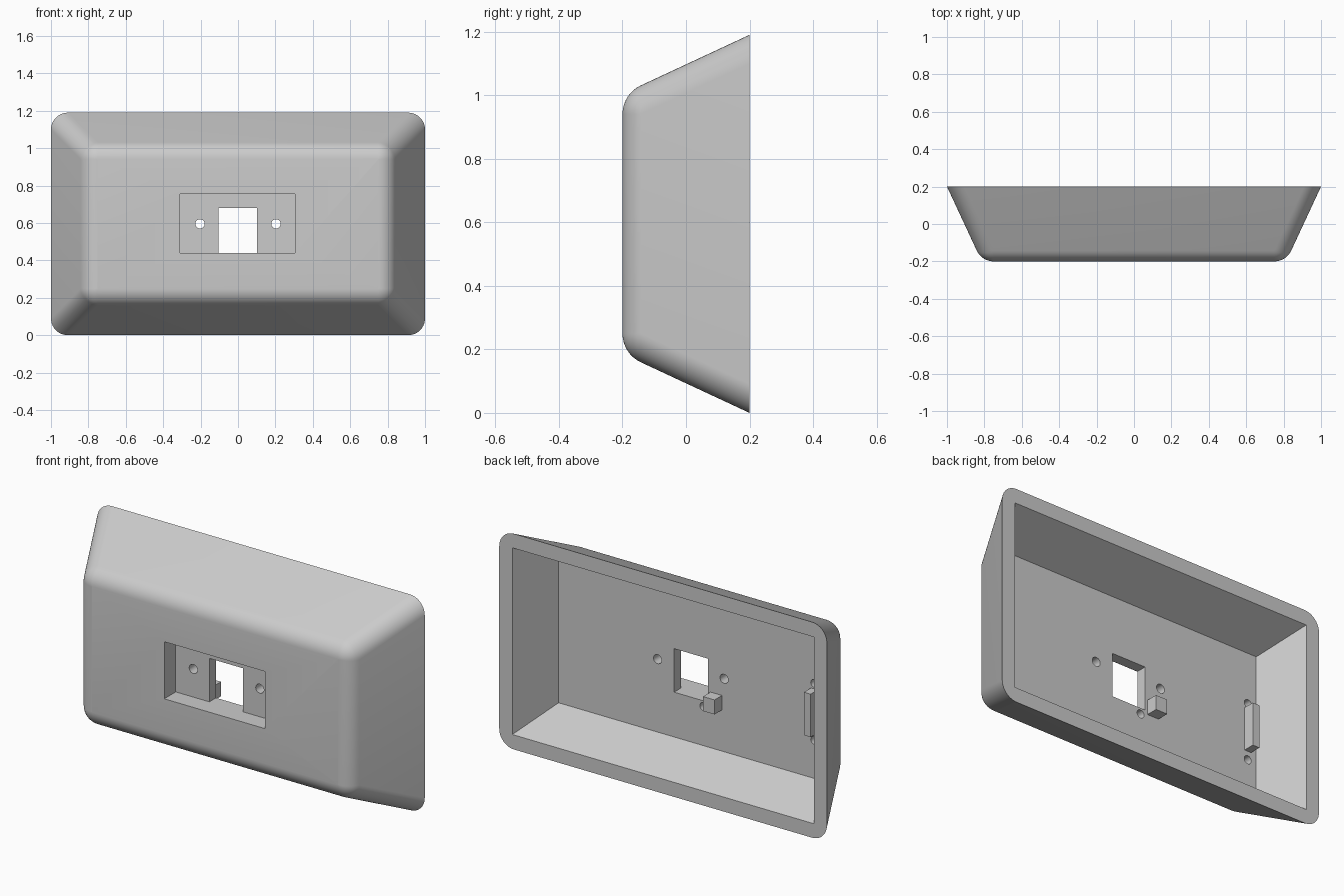
import bpy, bmesh, math
from mathutils import Matrix

if "Cube" in bpy.data.objects:
    bpy.data.objects.remove(bpy.data.objects["Cube"])

CZ = 0.595                       # height of the centre line
SLOPE = math.tan(math.radians(25))
FLOOR = -0.042                   # inner floor of the tray

grey = bpy.data.materials.new("grey plastic")
grey.diffuse_color = (0.6, 0.6, 0.6, 1)
grey.use_nodes = True
grey.node_tree.nodes["Principled BSDF"].inputs["Base Color"].default_value = grey.diffuse_color


def make(name, bm):
    bmesh.ops.recalc_face_normals(bm, faces=bm.faces)
    me = bpy.data.meshes.new(name)
    bm.to_mesh(me)
    bm.free()
    ob = bpy.data.objects.new(name, me)
    bpy.context.collection.objects.link(ob)
    me.materials.append(grey)
    return ob


def loft(name, rings):
    """Skin a list of equal-length point rings and cap both ends."""
    bm = bmesh.new()
    loops = [[bm.verts.new(p) for p in ring] for ring in rings]
    n = len(loops[0])
    for a, b in zip(loops, loops[1:]):
        for i in range(n):
            j = (i + 1) % n
            bm.faces.new((a[i], a[j], b[j], b[i]))
    bm.faces.new(loops[0])
    bm.faces.new(loops[-1])
    return make(name, bm)


def rect(hx, hz, y, r=0.0, seg=10):
    """Rectangle ring with corners of radius r, in the plane y."""
    pts = []
    for k, (sx, sz) in enumerate([(1, 1), (-1, 1), (-1, -1), (1, -1)]):
        for i in range(seg + 1 if r else 1):
            a = math.pi / 2 * (k + i / seg)
            pts.append((sx * (hx - r) + r * math.cos(a), y,
                        CZ + sz * (hz - r) + r * math.sin(a)))
    return pts


def box(name, x0, x1, y0, y1, z0, z1):
    return loft(name, [[(x0, y, z0), (x1, y, z0), (x1, y, z1), (x0, y, z1)]
                       for y in (y0, y1)])


def peg(name, x, z, r, y0, y1):
    bm = bmesh.new()
    m = Matrix.Translation((x, (y0 + y1) / 2, z)) @ Matrix.Rotation(math.pi / 2, 4, 'X')
    bmesh.ops.create_cone(bm, cap_ends=True, segments=24, radius1=r, radius2=r,
                          depth=y1 - y0, matrix=m)
    return make(name, bm)


def cut(body, cutter):
    cutter.hide_render = True
    mod = body.modifiers.new("cut", 'BOOLEAN')
    mod.operation = 'DIFFERENCE'
    mod.solver = 'EXACT'
    mod.object = cutter
    bpy.context.view_layer.objects.active = body
    bpy.ops.object.modifier_apply(modifier=mod.name)
    bpy.data.objects.remove(cutter)


# Outer shell: rounded front edge, then straight flared sides to the open back
R, HX, HZ = 0.1, 0.75, 0.345
rings = []
for i in range(9):
    t = math.radians(1 + 64 * i / 8)
    s = R * math.sin(t)
    rings.append(rect(HX + s, HZ + s, -0.1 - R * math.cos(t), s))
rings.append(rect(1.0, CZ, 0.2, R * math.sin(math.radians(65))))
housing = loft("housing", rings)

# Sharp-cornered tapered cavity, open at the back
cavity = []
for y in (FLOOR, 0.3):
    d = SLOPE * (0.2 - y)
    cavity.append(rect(0.92 - d, 0.515 - d, y))
cut(housing, loft("cavity_cutter", cavity))

# Front recess and the square window through its floor
cut(housing, box("recess_cutter", -0.31, 0.305, -0.3, -0.1, 0.44, 0.755))
cut(housing, box("window_cutter", -0.105, 0.102, -0.15, 0.05, 0.44, 0.68))

# Screw holes through the recess floor
for x in (-0.203, 0.203):
    cut(housing, peg("screw_hole_cutter", x, CZ, 0.025, -0.15, 0.05))

# Blind pilot holes in the inner floor
for x, z in ((-0.077, 0.408), (-0.754, 0.717), (-0.754, 0.403)):
    cut(housing, peg("pilot_hole_cutter", x, z, 0.022, -0.12, 0.05))

# Small blocks standing on the inner floor
box("stop_block", -0.19, -0.12, FLOOR - 0.01, 0.023, 0.42, 0.5)
box("side_rib", -0.775, -0.734, FLOOR - 0.01, 0.02, 0.45, 0.687)

# Smooth the rounded edges, keep the sharp ones
bpy.ops.object.select_all(action='DESELECT')
housing.select_set(True)
bpy.context.view_layer.objects.active = housing
bpy.ops.object.shade_smooth_by_angle(angle=math.radians(30))
